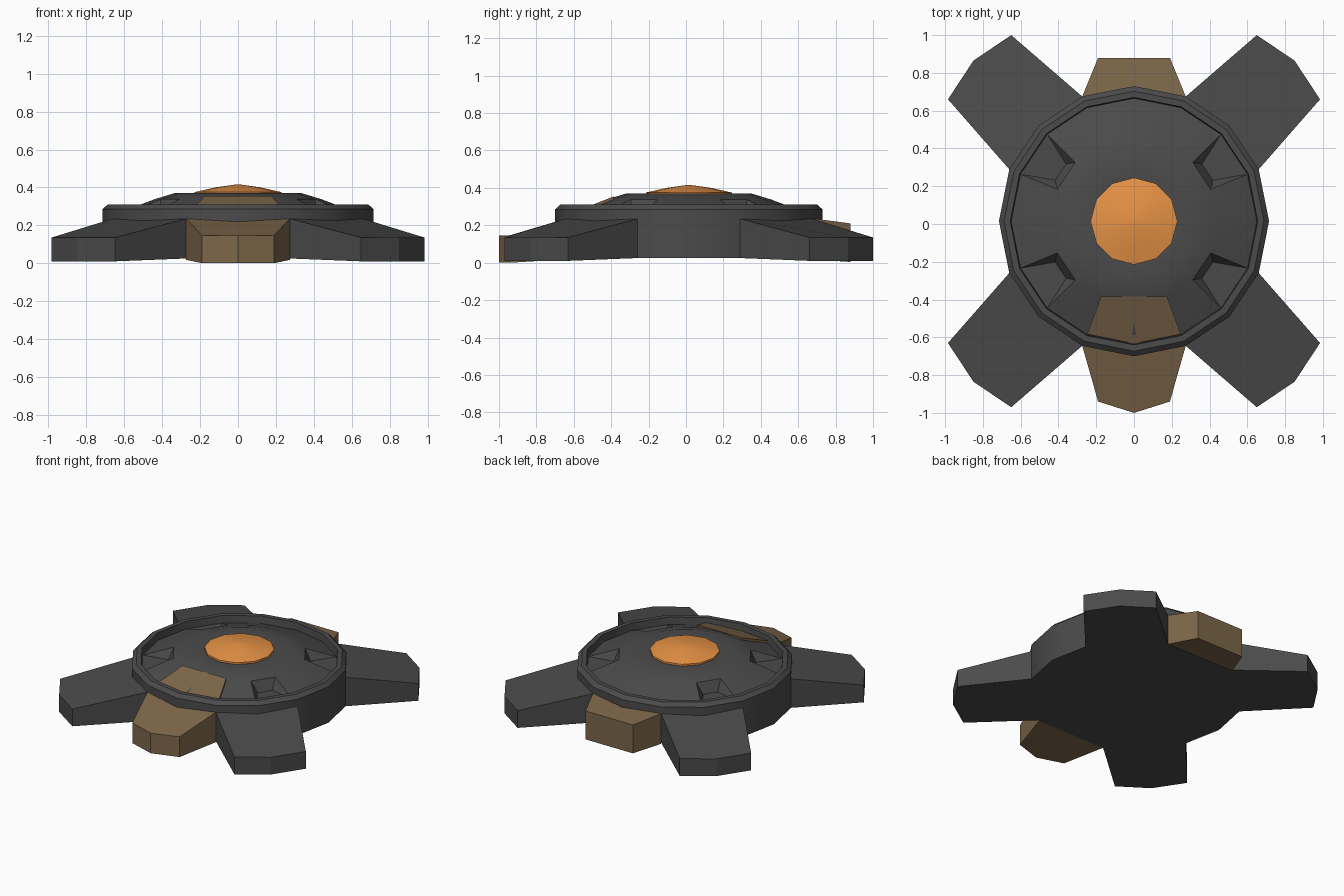
import bpy, bmesh, math

if "Cube" in bpy.data.objects:
    bpy.data.objects.remove(bpy.data.objects["Cube"])

CY = 0.015          # centre of the round body
N = 16              # sides of the round body


def material(name, rgb):
    m = bpy.data.materials.new(name)
    m.diffuse_color = (*rgb, 1)
    m.use_nodes = True
    m.node_tree.nodes["Principled BSDF"].inputs["Base Color"].default_value = m.diffuse_color
    return m


GREY = material("dark grey", (0.07, 0.07, 0.07))
BRONZE = material("bronze", (0.205, 0.135, 0.068))
ORANGE = material("orange", (0.80, 0.29, 0.06))


def finish(bm, name, mat, smooth=None):
    bmesh.ops.recalc_face_normals(bm, faces=bm.faces)
    me = bpy.data.meshes.new(name)
    bm.to_mesh(me)
    bm.free()
    me.materials.append(mat)
    ob = bpy.data.objects.new(name, me)
    bpy.context.collection.objects.link(ob)
    if smooth:
        bpy.context.view_layer.objects.active = ob
        ob.select_set(True)
        bpy.ops.object.shade_smooth_by_angle(angle=math.radians(smooth))
        ob.select_set(False)
    return ob


def block(name, mat, points):
    """Closed prism from outline points (x, y, bottom z, top z)."""
    bm = bmesh.new()
    low = [bm.verts.new((x, y + CY, b)) for x, y, b, t in points]
    top = [bm.verts.new((x, y + CY, t)) for x, y, b, t in points]
    bm.faces.new(low[::-1])
    bm.faces.new(top)
    n = len(points)
    for i in range(n):
        j = (i + 1) % n
        bm.faces.new((low[i], low[j], top[j], top[i]))
    return finish(bm, name, mat)


def polar(r, step, z, sides=N):
    a = 2 * math.pi * step / sides
    return (r * math.cos(a), r * math.sin(a) + CY, z)


def lathe(bm, profile, sides):
    rings = [[bm.verts.new(polar(r, i, z, sides)) for i in range(sides)]
             for r, z in profile]
    faces = []
    for a, b in zip(rings, rings[1:]):
        faces.append([bm.faces.new((a[i], a[(i + 1) % sides], b[(i + 1) % sides], b[i]))
                      for i in range(sides)])
    bm.faces.new(rings[0][::-1])
    bm.faces.new(rings[-1])
    return rings, faces


# Round body with bevelled rim and shallow dome inside it
bm = bmesh.new()
profile = [(0.715, 0.025), (0.715, 0.285), (0.688, 0.31), (0.655, 0.31),
           (0.65, 0.258), (0.44, 0.338), (0.335, 0.37), (0.23, 0.362)]
rings, faces = lathe(bm, profile, N)
outer, inner = rings[4], rings[5]
# Four sunken pockets, each one segment of the dome
for s in (1, 6, 9, 14):
    e = s + 1
    bm.faces.remove(faces[4][s])
    f0 = bm.verts.new(polar(0.47, s + 0.22, 0.262))
    f1 = bm.verts.new(polar(0.47, e - 0.22, 0.262))
    o0, o1, i0, i1 = outer[s], outer[e], inner[s], inner[e]
    bm.faces.new((o0, o1, f1, f0))
    bm.faces.new((f0, f1, i1, i0))
    bm.faces.new((o0, f0, i0))
    bm.faces.new((o1, i1, f1))
finish(bm, "body", GREY, 28)

# Central lamp
bm = bmesh.new()
lathe(bm, [(0.23, 0.35), (0.23, 0.375), (0.12, 0.40), (0.015, 0.415)], 12)
finish(bm, "lamp", ORANGE, 30)

# Four diagonal arms
arm = [(0.274, 0.66, 0.025, 0.235), (0.65, 0.985, 0.01, 0.135),
       (0.85, 0.85, 0.01, 0.135), (0.985, 0.645, 0.01, 0.135),
       (0.66, 0.274, 0.025, 0.235)]
for sx, side in ((1, "right"), (-1, "left")):
    for sy, end in ((1, "back"), (-1, "front")):
        block(f"{end}_{side}_arm", GREY,
              [(sx * x, sy * y, b, t) for x, y, b, t in arm])

# Front nose, rear block and the panel on the dome
block("front_nose", BRONZE, [
    (-0.274, -0.66, 0.018, 0.235), (-0.19, -0.955, 0.0, 0.147), (0, -1.015, 0.0, 0.145),
    (0.19, -0.955, 0.0, 0.147), (0.274, -0.66, 0.018, 0.235)])
block("rear_block", BRONZE, [
    (-0.274, 0.66, 0.018, 0.237), (-0.19, 0.865, 0.004, 0.21),
    (0.19, 0.865, 0.004, 0.21), (0.274, 0.66, 0.018, 0.237)])
block("dome_panel", BRONZE, [
    (-0.175, -0.40, 0.33, 0.355), (-0.248, -0.598, 0.24, 0.277), (0, -0.648, 0.24, 0.265),
    (0.248, -0.598, 0.24, 0.277), (0.175, -0.40, 0.33, 0.355)])
